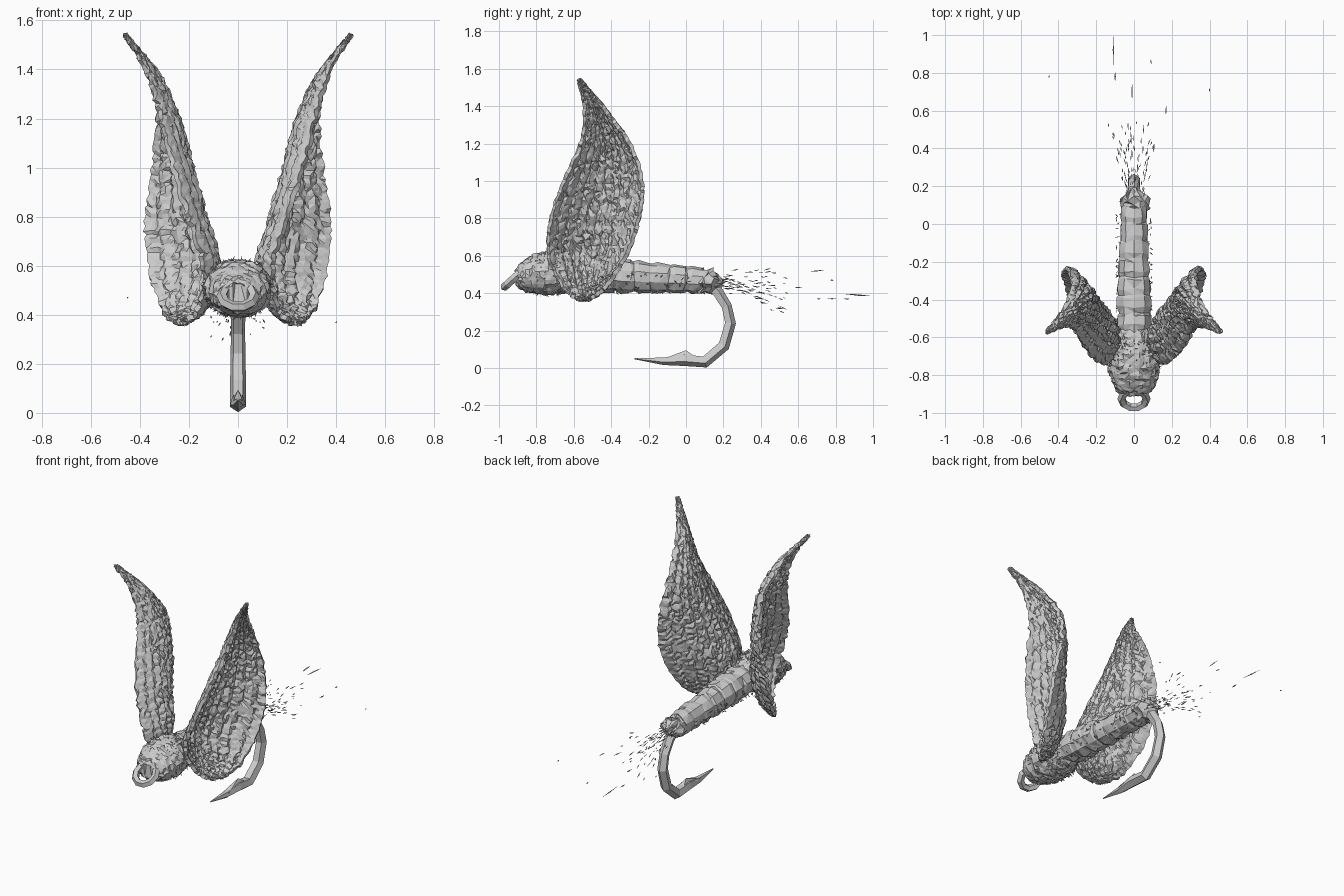
import bpy, bmesh, math, random
from mathutils import Vector

if "Cube" in bpy.data.objects:
    bpy.data.objects.remove(bpy.data.objects["Cube"])

random.seed(4)
R = random.uniform


def make(name, bm):
    bmesh.ops.recalc_face_normals(bm, faces=bm.faces)
    me = bpy.data.meshes.new(name)
    bm.to_mesh(me)
    bm.free()
    ob = bpy.data.objects.new(name, me)
    bpy.context.collection.objects.link(ob)
    return ob


def lerp_rows(rows, t):
    """Catmull-Rom interpolation of tuples at parameter t in 0..1."""
    f = t * (len(rows) - 1)
    i = min(int(f), len(rows) - 2)
    u = f - i
    a, b, c, d = (Vector(rows[min(max(k, 0), len(rows) - 1)]) for k in (i - 1, i, i + 1, i + 2))
    return 0.5 * (2 * b + (c - a) * u + (2 * a - 5 * b + 4 * c - d) * u * u + (3 * b - a - 3 * c + d) * u ** 3)


def tube(name, rings, sides, jitter=0.0):
    """Faceted tube along y; rings are (y, centre z, half width, half height)."""
    bm = bmesh.new()
    loops = []
    for y, z, rx, rz in rings:
        loop = []
        for k in range(sides):
            a = 2 * math.pi * (k + 0.5) / sides
            s = 1 + R(-jitter, jitter)
            loop.append(bm.verts.new((rx * s * math.cos(a), y + R(-jitter, jitter) * 0.1,
                                      z + rz * s * math.sin(a))))
        loops.append(loop)
    for a, b in zip(loops, loops[1:]):
        for k in range(sides):
            n = (k + 1) % sides
            bm.faces.new((a[k], a[n], b[n], b[k]))
    bm.faces.new(loops[0])
    bm.faces.new(loops[-1])
    bmesh.ops.triangulate(bm, faces=bm.faces)
    return make(name, bm)


def sliver(bm, p, d, length, width):
    """Thin pointed fibre centred on p along d."""
    d = Vector(d).normalized()
    side = d.cross(Vector((R(-1, 1), R(-1, 1), R(-1, 1)))).normalized() * width
    up = d.cross(side) * 0.6
    p = Vector(p)
    a, b = bm.verts.new(p - d * length / 2), bm.verts.new(p + d * length / 2)
    m = [bm.verts.new(p + o) for o in (side, up - side * 0.5, -up - side * 0.5)]
    for k in range(3):
        bm.faces.new((a, m[k], m[(k + 1) % 3]))
        bm.faces.new((b, m[(k + 1) % 3], m[k]))


# Hook bend and point: low-poly five-sided sweep (y, z, thickness)
path = [(-0.1, 0.47, .03), (0.1, 0.46, .03), (0.165, 0.41, .032), (0.215, 0.33, .03), (0.235, 0.24, .032),
        (0.2, 0.12, .034), (0.1, 0.035, .034), (-0.01, 0.045, .034), (-0.12, 0.038, .022), (-0.275, 0.05, .003)]
bm = bmesh.new()
loops = []
for i, (y, z, r) in enumerate(path):
    p, q = path[max(i - 1, 0)], path[min(i + 1, len(path) - 1)]
    t = Vector((0, q[0] - p[0], q[1] - p[1])).normalized()
    n = Vector((0, -t.z, t.y))
    loops.append([bm.verts.new(Vector((math.cos(a) * r, y, z)) + n * math.sin(a) * r)
                  for a in (2 * math.pi * k / 5 + 0.3 for k in range(5))])
for a, b in zip(loops, loops[1:]):
    for k in range(5):
        bm.faces.new((a[k], a[(k + 1) % 5], b[(k + 1) % 5], b[k]))
bm.faces.new(loops[0])
bm.faces.new(loops[-1])
bmesh.ops.triangulate(bm, faces=bm.faces)
make("hook", bm)

# Barb on the hook point
bm = bmesh.new()
b = [bm.verts.new(c) for c in ((-.02, -.12, .05), (.02, -.12, .05), (.02, .05, .06), (-.02, .05, .06), (0, .0, .095))]
bm.faces.new(b[:4])
for k in range(4):
    bm.faces.new((b[k], b[(k + 1) % 4], b[4]))
make("hook_barb", bm)

# Hook eye: tilted low-poly ring
bpy.ops.mesh.primitive_torus_add(major_segments=10, minor_segments=5, major_radius=0.066, minor_radius=0.022,
                                 location=(0, -0.925, 0.475), rotation=(math.radians(42), 0, 0))
bpy.context.object.name = "hook_eye"

# Abdomen: wrapped bands with jittered facets
rings = []
for k in range(8):
    y0, y1 = -0.66 + k * 0.095, -0.66 + (k + 1) * 0.095
    for y, g in ((y0, 0.93), (y0 + 0.03, 1.03), (y1 - 0.012, 0.99)):
        t = (y + 0.66) / 0.76
        r = 0.092 - 0.024 * max(0, t - 0.35) / 0.65
        rings.append((y, 0.512 - 0.045 * t, r * g, r * g))
tube("abdomen", rings, 10, 0.06)

# Tail collar where the fibres are tied in
tube("tail_collar", [(0.06, .47, .05, .05), (0.08, .468, .075, .068), (0.11, .466, .07, .06),
                     (0.135, .466, .08, .068), (0.16, .465, .05, .045), (0.19, .46, .02, .02)], 14, 0.16)

# Thorax: rough dubbed ball
rows = [(-0.91, .485, .05, .04), (-0.885, .49, .09, .07), (-0.83, .5, .118, .1), (-0.76, .506, .135, .115),
        (-0.68, .51, .13, .112), (-0.62, .51, .105, .1), (-0.56, .51, .08, .08)]
tube("thorax", [lerp_rows(rows, k / 22) for k in range(23)], 30, 0.07)

# Loose dubbing around thorax and underside of abdomen
bm = bmesh.new()
for k in range(380):
    a = R(0, 2 * math.pi)
    y = R(-0.89, -0.6)
    r = lerp_rows(rows, (y + 0.91) / 0.35)
    d = Vector((math.cos(a), R(-0.8, 0.8), math.sin(a)))
    sliver(bm, (r.z * 1.02 * d.x, y, r.y + r.w * 1.02 * d.z), d + Vector((R(-1, 1), R(-1, 1), R(-1, 1))),
           R(.02, .045), .004)
for k in range(110):
    a = R(math.pi * 0.95, math.pi * 2.05)
    sliver(bm, (.092 * math.cos(a), R(-0.6, 0.1), .49 + .09 * math.sin(a)),
           (R(-1, 1), R(-1, 1), R(-1, 1)), R(.015, .04), .004)
make("dubbing", bm)

# Tail fibres: broken slivers fanning backwards
bm = bmesh.new()
for k in range(130):
    d = Vector((R(-0.32, 0.32), 1, R(-0.42, 0.13)))
    s = 0.03 + 0.42 * R(0, 1) ** 1.8
    sliver(bm, Vector((0, 0.1, 0.48)) + Vector((R(-.04, .04), 0, R(-.03, .03))) + d * s,
           d + Vector((R(-.2, .2), 0, R(-.2, .2))), R(.02, .055), .004)
for x, y, z, n in ((-.11, .92, .39, .16), (-.1, .78, .37, .05), (-.01, .7, .52, .09), (.17, .6, .43, .05),
                   (.4, .71, .37, .02), (-.45, .78, .47, .02), (.09, .86, .37, .03), (.05, .5, .32, .05)):
    sliver(bm, (x, y, z), (R(-.1, .1), 1, R(-.1, .1)), n, .005)
make("tail_fibres", bm)

# Wings: cupped leaves; rows give z, front edge xy, middle xy, back edge xy
wing = [(.365, .22, -.57, .23, -.55, .25, -.52),
        (.43, .155, -.65, .16, -.53, .31, -.43),
        (.60, .135, -.73, .11, -.52, .36, -.32),
        (.80, .20, -.72, .155, -.48, .37, -.25),
        (1.0, .26, -.65, .20, -.44, .34, -.235),
        (1.2, .31, -.56, .25, -.43, .325, -.30),
        (1.38, .365, -.54, .335, -.48, .36, -.43),
        (1.54, .46, -.575, .46, -.57, .46, -.565)]
NU, NV = 36, 80
for side, name in ((1, "right_wing"), (-1, "left_wing")):
    bm = bmesh.new()
    grid = []
    for j in range(NV + 1):
        w = lerp_rows(wing, j / NV)
        f, m, b = Vector(w[1:3]), Vector(w[3:5]), Vector(w[5:7])
        c = 2 * m - (f + b) / 2
        row = []
        for i in range(NU + 1):
            u = i / NU
            p = f * (1 - u) ** 2 + c * 2 * u * (1 - u) + b * u * u
            # lengthwise veins plus rough noise, fading at the tip
            fade = min(1, (NV - j) / 14)
            off = (0.006 * math.cos(u * math.pi * 18) + R(-.008, .008)) * fade
            row.append(bm.verts.new((side * (p.x + off), p.y - off * 0.4 + R(-.003, .003),
                                     w[0] + R(-.004, .004))))
        grid.append(row)
    for a, b in zip(grid, grid[1:]):
        for i in range(NU):
            bm.faces.new((a[i], a[i + 1], b[i + 1], b[i]))
    bmesh.ops.triangulate(bm, faces=bm.faces)
    ob = make(name, bm)
    mod = ob.modifiers.new("thickness", 'SOLIDIFY')
    mod.thickness = 0.022
    mod.offset = 0
